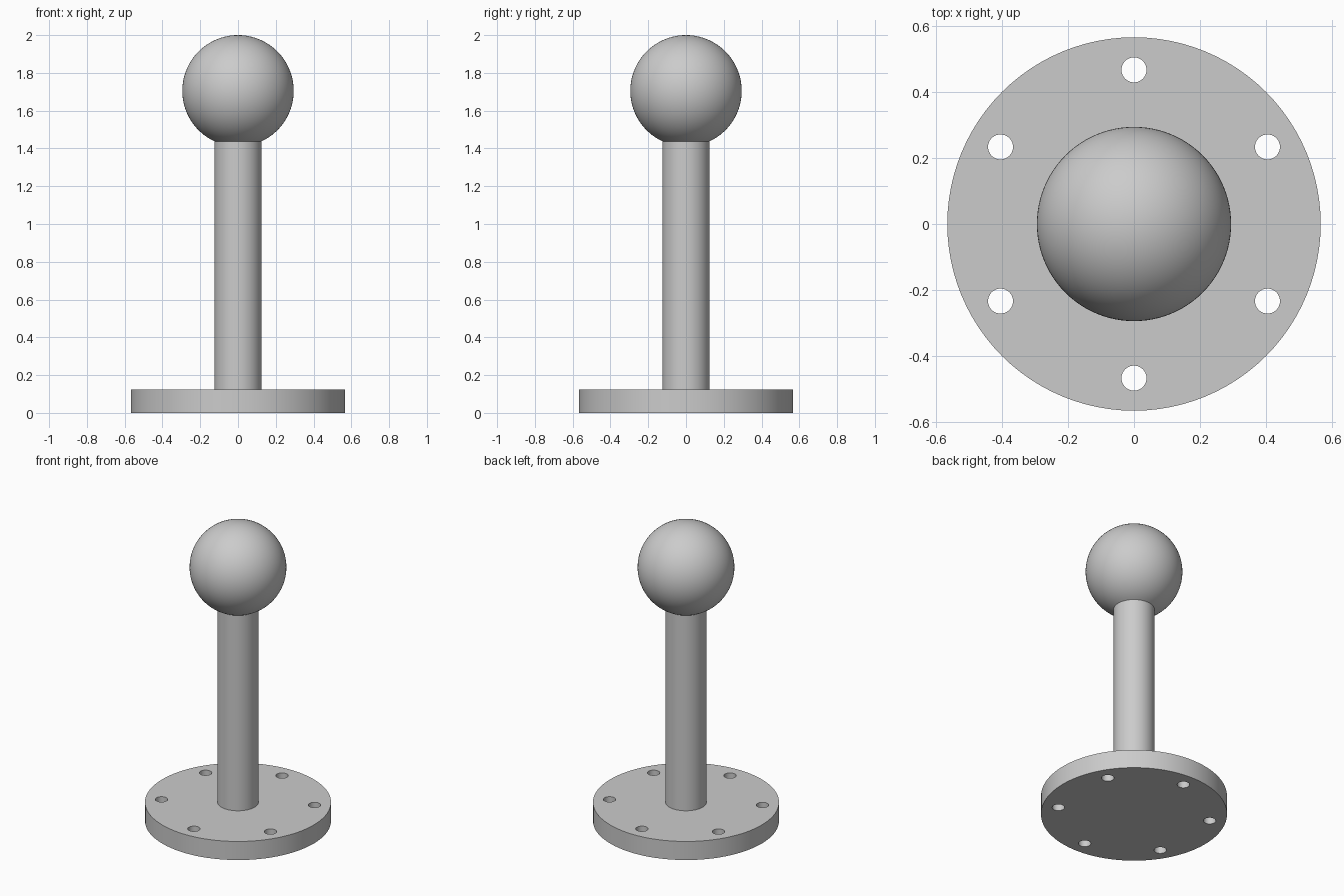
import bpy, bmesh
from math import radians, sin, cos, asin, pi, tau
from mathutils import Matrix, Vector

cube = bpy.data.objects.get("Cube")
if cube:
    bpy.data.objects.remove(cube, do_unlink=True)

PLATE_R, PLATE_H = 0.567, 0.125
STEM_R = 0.125
BALL_R = 0.295
BALL_Z = 2 - BALL_R
HOLE_R, HOLE_RING, HOLES = 0.038, 0.468, 6
SEGMENTS = 96

grey = bpy.data.materials.new("plain_grey")
grey.use_nodes = True
grey.diffuse_color = (0.6, 0.6, 0.6, 1)
grey.node_tree.nodes["Principled BSDF"].inputs["Base Color"].default_value = grey.diffuse_color


def make_object(name, bm):
    bmesh.ops.recalc_face_normals(bm, faces=bm.faces)
    mesh = bpy.data.meshes.new(name)
    bm.to_mesh(mesh)
    bm.free()
    obj = bpy.data.objects.new(name, mesh)
    bpy.context.collection.objects.link(obj)
    mesh.materials.append(grey)
    return obj


def activate(obj):
    bpy.ops.object.select_all(action='DESELECT')
    obj.select_set(True)
    bpy.context.view_layer.objects.active = obj


def smooth(obj):
    activate(obj)
    bpy.ops.object.shade_smooth_by_angle(angle=radians(30))


def lathe(name, profile):
    """Turn a list of (radius, height) points around the z axis."""
    bm = bmesh.new()
    verts = [bm.verts.new((r, 0, z)) for r, z in profile]
    edges = [bm.edges.new(pair) for pair in zip(verts, verts[1:])]
    bmesh.ops.spin(bm, geom=verts + edges, cent=(0, 0, 0), axis=(0, 0, 1),
                   angle=tau, steps=SEGMENTS, use_merge=True)
    bmesh.ops.remove_doubles(bm, verts=bm.verts, dist=1e-5)
    return make_object(name, bm)


def add_cylinder(bm, radius, height, centre, segments):
    bmesh.ops.create_cone(bm, cap_ends=True, segments=segments, radius1=radius,
                          radius2=radius, depth=height,
                          matrix=Matrix.Translation(Vector(centre)))


# Round base plate
bm = bmesh.new()
add_cylinder(bm, PLATE_R, PLATE_H, (0, 0, PLATE_H / 2), SEGMENTS)
base_plate = make_object("base_plate", bm)

# Ring of bolt holes, the first one at the back
bm = bmesh.new()
for i in range(HOLES):
    a = pi / 2 + i * tau / HOLES
    add_cylinder(bm, HOLE_R, PLATE_H * 2,
                 (HOLE_RING * cos(a), HOLE_RING * sin(a), PLATE_H / 2), 32)
cutter = make_object("bolt_hole_cutter", bm)
cutter.hide_render = True

cut = base_plate.modifiers.new("bolt_holes", 'BOOLEAN')
cut.operation = 'DIFFERENCE'
cut.solver = 'EXACT'
cut.object = cutter
activate(base_plate)
bpy.ops.object.modifier_apply(modifier=cut.name)
bpy.data.objects.remove(cutter, do_unlink=True)
smooth(base_plate)

# Ball, open where the stem meets it
seam = asin(STEM_R / BALL_R)
rings = 40
angles = [seam + (pi - seam) * i / rings for i in range(rings + 1)]
ball = lathe("ball", [(BALL_R * sin(a), BALL_Z - BALL_R * cos(a)) for a in angles])
smooth(ball)

# Stem between plate and ball
stem = lathe("stem", [(STEM_R, PLATE_H), (STEM_R, BALL_Z - BALL_R * cos(seam))])
smooth(stem)

# Open shells must face outwards
for obj in (ball, stem):
    face = max(obj.data.polygons, key=lambda p: abs(p.normal.x))
    if face.normal.x * face.center.x < 0:
        obj.data.flip_normals()
